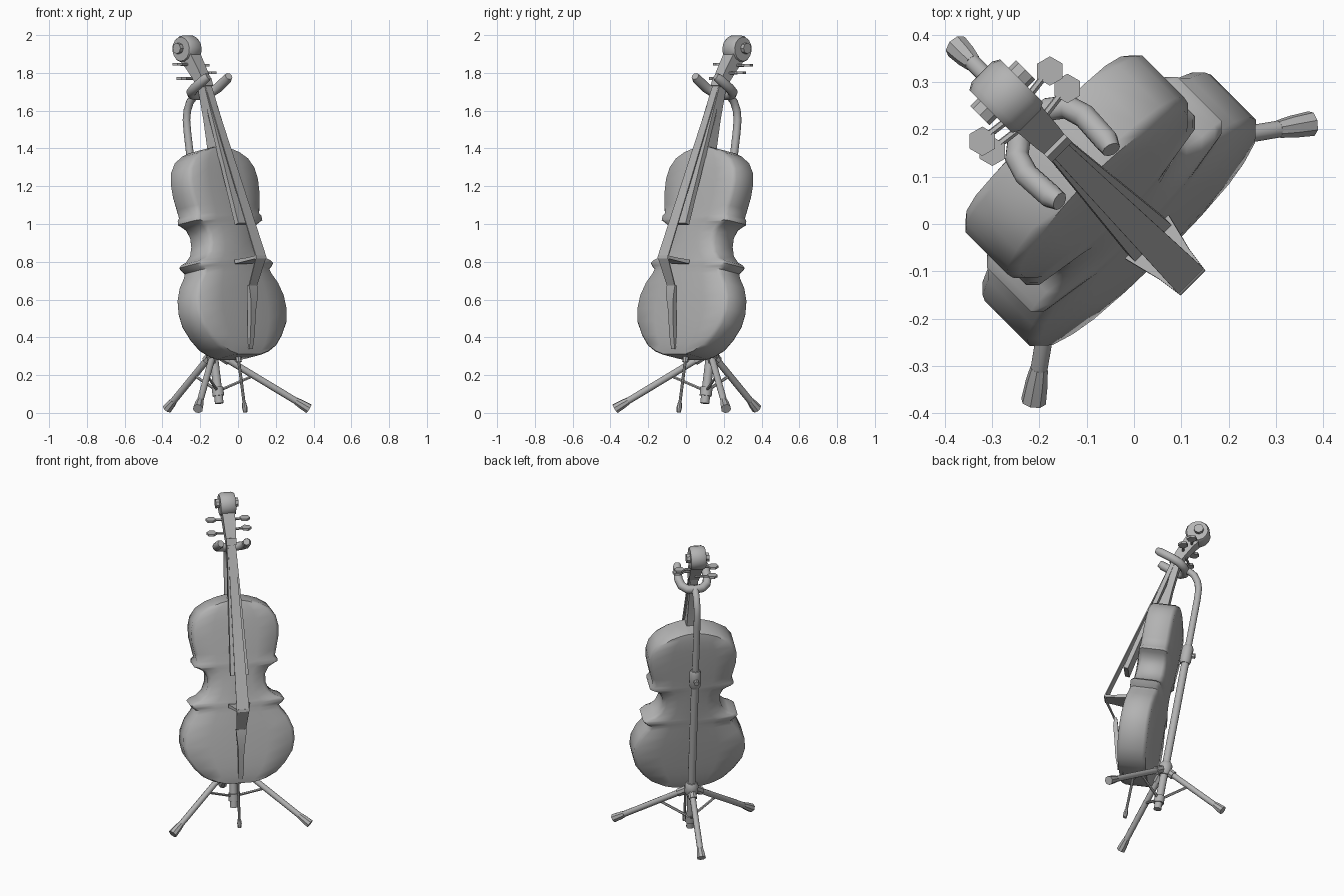
import bpy, math
from mathutils import Vector, Matrix

if "Cube" in bpy.data.objects:
    bpy.data.objects.remove(bpy.data.objects["Cube"])

TURN = Matrix.Rotation(math.radians(45), 4, 'Z')   # whole model stands diagonally
TILT = math.radians(10.5)                          # backward lean of the body

grey = bpy.data.materials.new("plain_grey")
grey.diffuse_color = (0.45, 0.45, 0.45, 1)
grey.use_nodes = True
grey.node_tree.nodes["Principled BSDF"].inputs["Base Color"].default_value = grey.diffuse_color


def loft(name, rings, angle=40):
    """Skin a list of equal-length rings and close both ends."""
    n = len(rings[0])
    verts = [tuple(v) for r in rings for v in r]
    faces = [(i * n + j, i * n + (j + 1) % n, (i + 1) * n + (j + 1) % n, (i + 1) * n + j)
             for i in range(len(rings) - 1) for j in range(n)]
    faces += [tuple(range(n))[::-1], tuple(range(len(verts) - n, len(verts)))]
    me = bpy.data.meshes.new(name)
    me.from_pydata(verts, [], faces)
    me.materials.append(grey)
    ob = bpy.data.objects.new(name, me)
    bpy.context.collection.objects.link(ob)
    ob.matrix_world = TURN
    bpy.ops.object.select_all(action='DESELECT')
    ob.select_set(True)
    bpy.context.view_layer.objects.active = ob
    bpy.ops.object.mode_set(mode='EDIT')
    bpy.ops.mesh.select_all(action='SELECT')
    bpy.ops.mesh.normals_make_consistent(inside=False)
    bpy.ops.object.mode_set(mode='OBJECT')
    bpy.ops.object.shade_smooth_by_angle(angle=math.radians(angle))
    return ob


def tube(name, pts, radii, sides=10):
    """Round bar along a path; radii is one value or one per point."""
    pts = [Vector(p) for p in pts]
    if not isinstance(radii, (list, tuple)):
        radii = [radii] * len(pts)
    rings, prev, side = [], None, None
    for i, p in enumerate(pts):
        t = (pts[min(i + 1, len(pts) - 1)] - pts[max(i - 1, 0)]).normalized()
        if prev is None:
            side = t.orthogonal().normalized()
        else:
            side = prev.rotation_difference(t) @ side
        prev = t
        other = t.cross(side)
        rings.append([p + radii[i] * (math.cos(a) * side + math.sin(a) * other)
                      for a in (2 * math.pi * k / sides for k in range(sides))])
    return loft(name, rings)


def strip(name, pts):
    """Flat bar on the centre plane; each point is (y, z, half width, half thickness)."""
    rings = []
    for i, (y, z, w, h) in enumerate(pts):
        a, b = pts[max(i - 1, 0)], pts[min(i + 1, len(pts) - 1)]
        t = Vector((0, b[0] - a[0], b[1] - a[1])).normalized()
        n = Vector((0, t.z, -t.y)) * h
        c = Vector((0, y, z))
        x = Vector((w, 0, 0))
        rings.append([c - x - n, c + x - n, c + x + n, c - x + n])
    return loft(name, rings)


# Body: cross-sections along its leaning axis (height, half width)
outline = [(-.005, .10), (.012, .16), (.045, .222), (.10, .275), (.17, .322), (.24, .338),
           (.31, .332), (.38, .302), (.43, .262), (.455, .25), (.47, .27), (.487, .285),
           (.502, .268), (.515, .232), (.55, .193), (.60, .174), (.65, .174), (.69, .195),
           (.71, .228), (.72, .252), (.74, .25), (.755, .236), (.80, .246), (.87, .261),
           (.94, .264), (1.0, .25), (1.05, .214), (1.085, .158), (1.105, .10), (1.115, .045)]
lean = Matrix.Translation((0, 0, .30)) @ Matrix.Rotation(-TILT, 4, 'X')
rings = []
for w, hw in outline:
    f = w / 1.11
    front, back = -.095 + .02 * f, .083 + .007 * f
    end = min(1, .55 + 6 * min(w + .005, 1.12 - w))
    arch = .026 * math.sin(math.pi * min(max(f, 0), 1)) ** .5
    e = min(.02, hw * .3)
    half = [(hw, back - .02), (hw - e, back), (hw * .5, back + arch * .5), (0, back + arch * .6)]
    lower = [(0, front - arch), (hw * .5, front - arch * .7), (hw - e, front), (hw, front + .02)]
    ring = half + [(-u, d) for u, d in half[2::-1]]
    ring += [(-u, d) for u, d in lower[:0:-1]] + lower
    rings.append([lean @ Vector((u, d * (.85 + .15 * end), w)) for u, d in ring])
loft("body", rings, 50)

# Neck, fingerboard, strings, bridge, tailpiece
strip("neck", [(.145, 1.34, .04, .05), (.172, 1.42, .03, .032), (.215, 1.56, .026, .02),
               (.262, 1.74, .024, .02)])
strip("fingerboard", [(-.045, 1.0, .055, .014), (.242, 1.745, .026, .012)])
strip("strings", [(.235, 1.75, .02, .003), (-.172, .825, .038, .003), (-.105, .66, .028, .003)])
strip("bridge", [(-.175, .826, .037, .008), (-.12, .815, .045, .008), (-.04, .80, .065, .011)])
strip("tailpiece", [(-.107, .675, .032, .008), (-.108, .62, .027, .014), (-.103, .54, .018, .013),
                    (-.098, .42, .016, .012), (-.088, .34, .013, .010)])
strip("tail_saddle", [(-.09, .36, .014, .008), (-.06, .31, .014, .008)])

# Pegbox and scroll
strip("nut", [(.235, 1.725, .03, .022), (.25, 1.765, .03, .022)])
strip("pegbox", [(.25, 1.735, .028, .026), (.285, 1.79, .033, .032), (.325, 1.845, .036, .036),
                 (.37, 1.90, .04, .045)])
tube("scroll", [(-.046, .382, 1.926), (-.03, .382, 1.926), (.03, .382, 1.926), (.046, .382, 1.926)],
     [.064, .073, .073, .064], 14)
tube("scroll_eye", [(-.068, .392, 1.93), (.068, .392, 1.93)], .029, 8)

# Tuning pegs with flat six-sided heads
for s, y, z in [(1, .354, 1.84), (1, .302, 1.80), (-1, .35, 1.845), (-1, .32, 1.77)]:
    tube("peg_shaft", [(0, y - .01, z), (s * .08, y, z)], .008, 6)
    tube("peg_head", [(s * .103, y, z - .007), (s * .103, y, z + .007)], .031, 6)

# End pin
tube("end_pin", [(0, .003, .32), (0, -.048, .04)], .008, 8)
tube("end_pin_collar", [(0, .003, .32), (0, -.006, .27)], .016, 8)
tube("end_pin_tip", [(0, -.046, .055), (0, -.05, .03), (0, -.054, .003)], [.010, .014, .011], 8)

# Stand post, curved at the top, with a clamp and hub
tube("stand_post", [(0, .14, .05), (0, .315, 1.10)], .024)
tube("stand_upper_post", [(0, .31, 1.07), (0, .378, 1.48), (0, .386, 1.55), (0, .38, 1.60),
                          (0, .36, 1.645), (0, .335, 1.67), (0, .30, 1.688)], .021)
tube("post_clamp", [(0, .303, 1.04), (0, .306, 1.06), (0, .321, 1.14), (0, .324, 1.16)],
     [.028, .036, .036, .028])
tube("clamp_screw", [(0, .31, 1.10), (0, .365, 1.09)], .016, 8)
tube("stand_hub", [(0, .18, .28), (0, .183, .30), (0, .19, .345), (0, .193, .365)],
     [.03, .042, .042, .03])
tube("post_collar", [(0, .147, .09), (0, .154, .135)], .032)

# Neck yoke
arm = [(.077, .145, 1.782), (.083, .165, 1.768), (.087, .235, 1.722), (.075, .275, 1.698),
       (.045, .298, 1.685)]
tube("neck_yoke", arm + [(0, .305, 1.682)] + [(-x, y, z) for x, y, z in arm[::-1]],
     [.02] + [.026] * 9 + [.02])

# Three legs with rubber feet and braces
for foot in [(0, .53, .022), (.415, -.115, .022), (-.415, -.115, .022)]:
    end = Vector(foot)
    hub = Vector((0, .18, .325))
    at = lambda f: hub.lerp(end, f)
    tube("leg", [at(.05), at(.95)], .018)
    tube("leg_socket", [at(.05), at(.16)], .026, 8)
    tube("foot", [at(.86), at(.92), at(1)], [.019, .024, .027], 8)
    tube("leg_brace", [at(.42), (0, .151, .115)], .008, 6)
